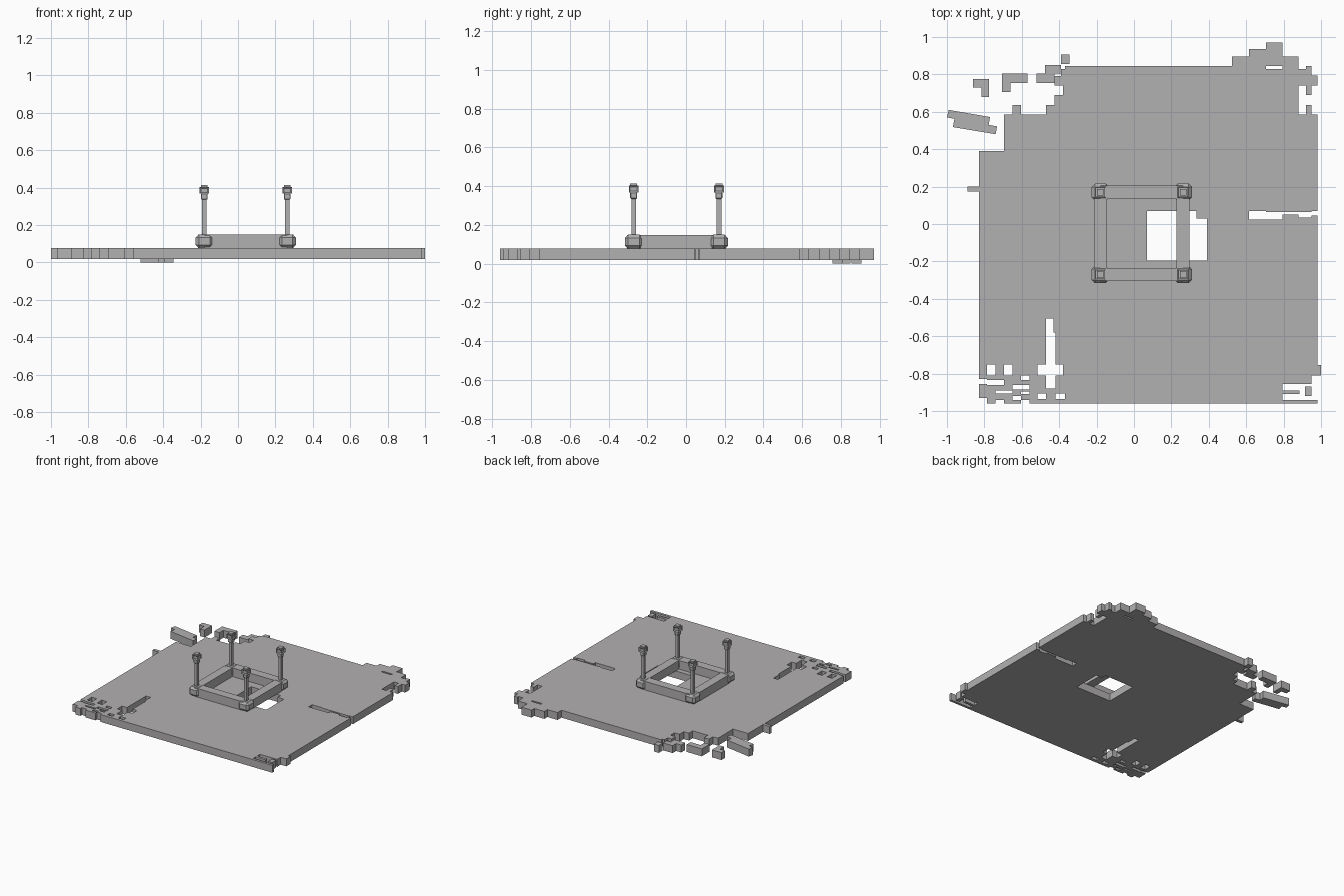
import bpy, bmesh
from mathutils import Matrix

grey = bpy.data.materials.new("stone grey")
grey.diffuse_color = (0.45, 0.44, 0.44, 1)


def finish(bm, name):
    bmesh.ops.recalc_face_normals(bm, faces=bm.faces)
    me = bpy.data.meshes.new(name)
    bm.to_mesh(me)
    bm.free()
    me.materials.append(grey)
    ob = bpy.data.objects.new(name, me)
    bpy.context.collection.objects.link(ob)
    return ob


def slab(name, steps, z0, z1):
    """Extruded plan: ordered (solid, rectangles) steps, rectangle = x0, x1, y0, y1."""
    rects = [(solid, r) for solid, group in steps for r in group]
    xs = sorted({v for _, r in rects for v in r[:2]})
    ys = sorted({v for _, r in rects for v in r[2:]})
    cells = set()
    for i in range(len(xs) - 1):
        for j in range(len(ys) - 1):
            cx, cy = (xs[i] + xs[i + 1]) / 2, (ys[j] + ys[j + 1]) / 2
            full = False
            for solid, (a, b, c, d) in rects:
                if a < cx < b and c < cy < d:
                    full = solid
            if full:
                cells.add((i, j))
    bm = bmesh.new()
    verts = {}

    def v(i, j, z):
        if (i, j, z) not in verts:
            verts[i, j, z] = bm.verts.new((xs[i], ys[j], z))
        return verts[i, j, z]

    for i, j in cells:
        ring = [(i, j), (i + 1, j), (i + 1, j + 1), (i, j + 1)]
        bm.faces.new([v(*p, z1) for p in ring])
        bm.faces.new([v(*p, z0) for p in reversed(ring)])
        for k, (di, dj) in enumerate([(0, -1), (1, 0), (0, 1), (-1, 0)]):
            if (i + di, j + dj) not in cells:
                p, q = ring[k], ring[(k + 1) % 4]
                bm.faces.new([v(*p, z0), v(*q, z0), v(*q, z1), v(*p, z1)])
    return finish(bm, name)


def box(name, centre, size, bevel=0, panels=False):
    bm = bmesh.new()
    bmesh.ops.create_cube(bm, size=1, matrix=Matrix.Translation(centre) @ Matrix.Diagonal((*size, 1)))
    if bevel:
        bmesh.ops.bevel(bm, geom=bm.edges[:], offset=bevel, segments=1, affect='EDGES')
    if panels:
        sides = [f for f in bm.faces if abs(f.normal.z) < 0.5]
        bmesh.ops.inset_individual(bm, faces=sides, thickness=0.01, depth=-0.006)
    return finish(bm, name)


# floor plan
body = [(-0.83, 0.98, -0.96, 0.39), (-0.695, 0.98, 0.39, 0.585), (-0.37, 0.88, 0.585, 0.845)]
top_left_steps = [(-0.65, -0.605, 0.585, 0.635), (-0.47, -0.37, 0.585, 0.635),
                  (-0.425, -0.37, 0.635, 0.69), (-0.38, -0.37, 0.69, 0.74),
                  (-0.425, -0.37, 0.74, 0.79), (-0.39, -0.37, 0.79, 0.83), (-0.89, -0.83, 0.175, 0.20)]
top_right_steps = [(0.525, 0.88, 0.845, 0.895), (0.615, 0.795, 0.895, 0.935), (0.705, 0.795, 0.935, 0.97),
                   (0.88, 0.92, 0.74, 0.83), (0.92, 0.95, 0.69, 0.845), (0.95, 0.98, 0.74, 0.795),
                   (0.92, 0.95, 0.585, 0.635), (0.98, 1.0, -0.81, -0.755)]
centre_hole = [(0.07, 0.335, -0.195, 0.07), (0.335, 0.39, -0.195, 0.03)]
right_slit = [(0.705, 0.795, 0.83, 0.845), (0.615, 0.705, 0.025, 0.07), (0.705, 0.795, 0.025, 0.065),
              (0.795, 0.88, 0.05, 0.065), (0.88, 0.95, 0.035, 0.065), (0.95, 0.98, 0.045, 0.07)]
left_slit = [(-0.47, -0.43, -0.58, -0.505), (-0.47, -0.42, -0.75, -0.58),
             (-0.515, -0.38, -0.81, -0.75), (-0.47, -0.42, -0.88, -0.81)]
corner_holes = [(-0.785, -0.74, -0.81, -0.75), (-0.695, -0.65, -0.81, -0.75),
                (-0.605, -0.56, -0.835, -0.81), (-0.83, -0.785, -0.855, -0.83),
                (-0.785, -0.695, -0.86, -0.835), (-0.65, -0.56, -0.885, -0.86),
                (-0.74, -0.65, -0.905, -0.89), (-0.605, -0.56, -0.91, -0.895),
                (-0.515, -0.47, -0.935, -0.905), (-0.42, -0.37, -0.935, -0.905),
                (-0.83, -0.785, -0.96, -0.93), (-0.74, -0.695, -0.96, -0.94),
                (-0.605, -0.56, -0.96, -0.94), (-0.65, -0.605, -0.94, -0.92)]
right_notch = [(0.795, 0.98, -0.94, -0.855), (0.95, 0.98, -0.855, -0.81)]
notch_stubs = [(0.795, 0.885, -0.91, -0.89), (0.915, 0.95, -0.92, -0.87)]
slab("floor_slab", [(True, body + top_left_steps + top_right_steps),
                    (False, centre_hole + right_slit + left_slit + corner_holes + right_notch),
                    (True, notch_stubs)], 0.018, 0.078)

# broken off fragments
slab("loose_fragments", [(True, [(-0.705, -0.57, 0.755, 0.805), (-0.705, -0.66, 0.705, 0.755),
                                 (-0.86, -0.775, 0.73, 0.775), (-0.815, -0.775, 0.68, 0.73)])], 0.018, 0.078)
slab("sunken_fragments", [(True, [(-0.52, -0.425, 0.755, 0.805), (-0.475, -0.39, 0.805, 0.85),
                                  (-0.39, -0.345, 0.855, 0.905)])], 0.0, 0.06)

# tilted fragment
bm = bmesh.new()
outline = [(-0.99, 0.61), (-0.77, 0.572), (-0.777, 0.53), (-0.732, 0.522),
           (-0.74, 0.48), (-0.968, 0.518), (-0.96, 0.562), (-1.0, 0.57)]
face = bm.faces.new([bm.verts.new((x, y, 0.018)) for x, y in outline])
ext = bmesh.ops.extrude_face_region(bm, geom=[face], use_keep_orig=True)
bmesh.ops.translate(bm, vec=(0, 0, 0.06), verts=[g for g in ext["geom"] if isinstance(g, bmesh.types.BMVert)])
finish(bm, "tilted_fragment")

# square well frame with corner blocks and lantern posts
X, Y = (-0.18, 0.263), (-0.27, 0.17)
cx, cy = sum(X) / 2, sum(Y) / 2
for n, y in zip(("front", "back"), Y):
    box(n + "_rail", (cx, y, 0.113), (X[1] - X[0], 0.07, 0.07))
for n, x in zip(("left", "right"), X):
    box(n + "_rail", (x, cy, 0.113), (0.07, Y[1] - Y[0] - 0.07, 0.07))
for ny, y in zip(("front", "back"), Y):
    for nx, x in zip(("left", "right"), X):
        tag = f"{ny}_{nx}_"
        box(tag + "corner_block", (x, y, 0.113), (0.092, 0.092, 0.074), 0.017)
        box(tag + "post", (x, y, 0.24), (0.024, 0.024, 0.2))
        box(tag + "collar", (x, y, 0.352), (0.036, 0.036, 0.034), 0.004)
        box(tag + "lantern", (x, y, 0.385), (0.05, 0.05, 0.036), 0, True)
        box(tag + "lantern_cap", (x, y, 0.407), (0.036, 0.036, 0.012))
